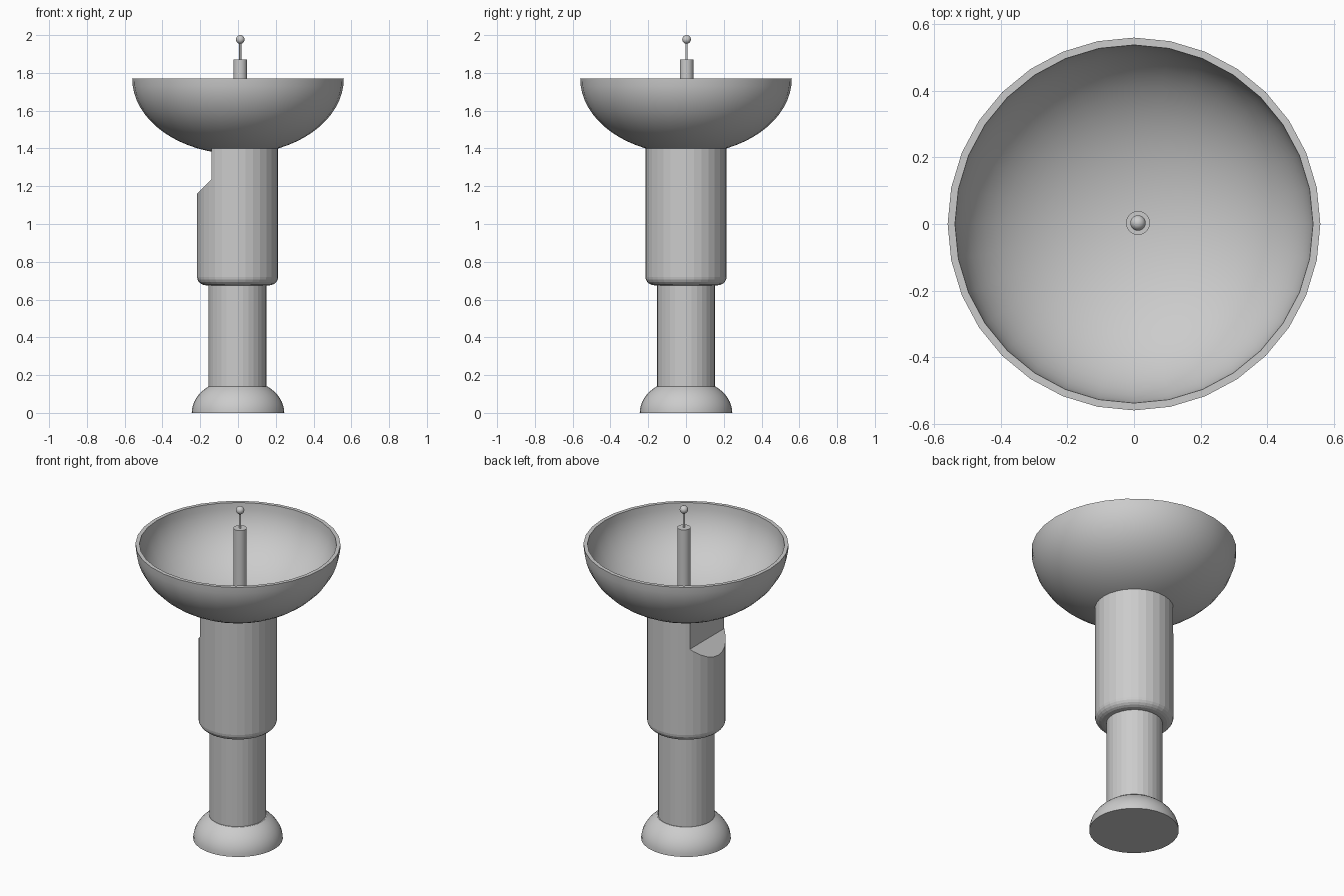
import bpy, bmesh, math

if "Cube" in bpy.data.objects:
    bpy.data.objects.remove(bpy.data.objects["Cube"])

SEGS = 32
grey = bpy.data.materials.new("plain grey")
grey.diffuse_color = (0.6, 0.6, 0.6, 1)
grey.use_nodes = True
grey.node_tree.nodes["Principled BSDF"].inputs["Base Color"].default_value = grey.diffuse_color


def lathe(name, profile, x=0.0, y=0.0, segs=SEGS, angle=None):
    """Spin (radius, z) points about a vertical axis; radius 0 makes a pole."""
    bm = bmesh.new()
    rings = []
    for r, z in profile:
        if r < 1e-6:
            rings.append([bm.verts.new((x, y, z))])
        else:
            rings.append([bm.verts.new((x + r * math.cos(2 * math.pi * i / segs),
                                        y + r * math.sin(2 * math.pi * i / segs), z))
                          for i in range(segs)])
    for a, b in zip(rings, rings[1:]):
        for i in range(segs):
            j = (i + 1) % segs
            quad = [a[i % len(a)], a[j % len(a)], b[j % len(b)], b[i % len(b)]]
            bm.faces.new(list(dict.fromkeys(quad)))
    # flat caps on open ends
    for ring in (rings[0], rings[-1]):
        if len(ring) > 1:
            bm.faces.new(ring)
    bmesh.ops.recalc_face_normals(bm, faces=bm.faces)
    mesh = bpy.data.meshes.new(name)
    bm.to_mesh(mesh)
    bm.free()
    mesh.materials.append(grey)
    ob = bpy.data.objects.new(name, mesh)
    bpy.context.collection.objects.link(ob)
    if angle:
        bpy.ops.object.select_all(action='DESELECT')
        ob.select_set(True)
        bpy.context.view_layer.objects.active = ob
        bpy.ops.object.shade_smooth_by_angle(angle=math.radians(angle))
    return ob


def arc(rx, rz, cr, cz, a0, a1, n):
    """Elliptical arc of (radius, z) points, angles in degrees."""
    pts = []
    for i in range(n + 1):
        t = math.radians(a0 + (a1 - a0) * i / n)
        pts.append((max(0.0, cr + rx * math.cos(t)), cz + rz * math.sin(t)))
    return pts


# domed foot
lathe("foot", arc(0.245, 0.182, 0, 0, 0, 50, 8), angle=30)

# lower column
lathe("lower_column", [(0.154, 0.12), (0.154, 0.70)], x=-0.003)

# main body with rounded lower edge, top seated against the bowl
body = lathe("body", [(0.155, 0.675)] + arc(0.05, 0.045, 0.165, 0.72, -90, 0, 5)
             + [(0.215, 1.401), (0.14, 1.385), (0, 1.375)], x=-0.002)

# side notch: vertical wall with a 45 degree sill, cut by a prism
outline = [(-0.3, 1.077), (-0.14, 1.237), (-0.14, 1.5), (-0.3, 1.5)]
bm = bmesh.new()
front, back = [[bm.verts.new((px, py, pz)) for px, pz in outline] for py in (-0.3, 0.3)]
bm.faces.new(front)
bm.faces.new(back)
for i in range(4):
    j = (i + 1) % 4
    bm.faces.new((front[i], front[j], back[j], back[i]))
bmesh.ops.recalc_face_normals(bm, faces=bm.faces)
mesh = bpy.data.meshes.new("notch_cutter")
bm.to_mesh(mesh)
bm.free()
mesh.materials.append(grey)
cutter = bpy.data.objects.new("notch_cutter", mesh)
bpy.context.collection.objects.link(cutter)
cutter.hide_render = True
cutter.hide_set(True)
cut = body.modifiers.new("notch", 'BOOLEAN')
cut.operation = 'DIFFERENCE'
cut.solver = 'EXACT'
cut.object = cutter

# hollow bowl: outer shell, flat rim, inner shell
lathe("bowl", arc(0.56, 0.40, 0, 1.77, -90, 0, 16)
      + arc(0.538, 0.382, 0, 1.77, 0, -90, 16), angle=30)

# mast, thin rod and ball tip
lathe("mast", [(0.036, 1.38), (0.036, 1.87)], x=0.012, y=0.003, angle=30)
lathe("rod", [(0.006, 1.86), (0.006, 1.97)], x=0.012, y=0.003, segs=16, angle=30)
lathe("ball_tip", arc(0.023, 0.023, 0, 1.977, -90, 90, 12), x=0.012, y=0.003, angle=60)
